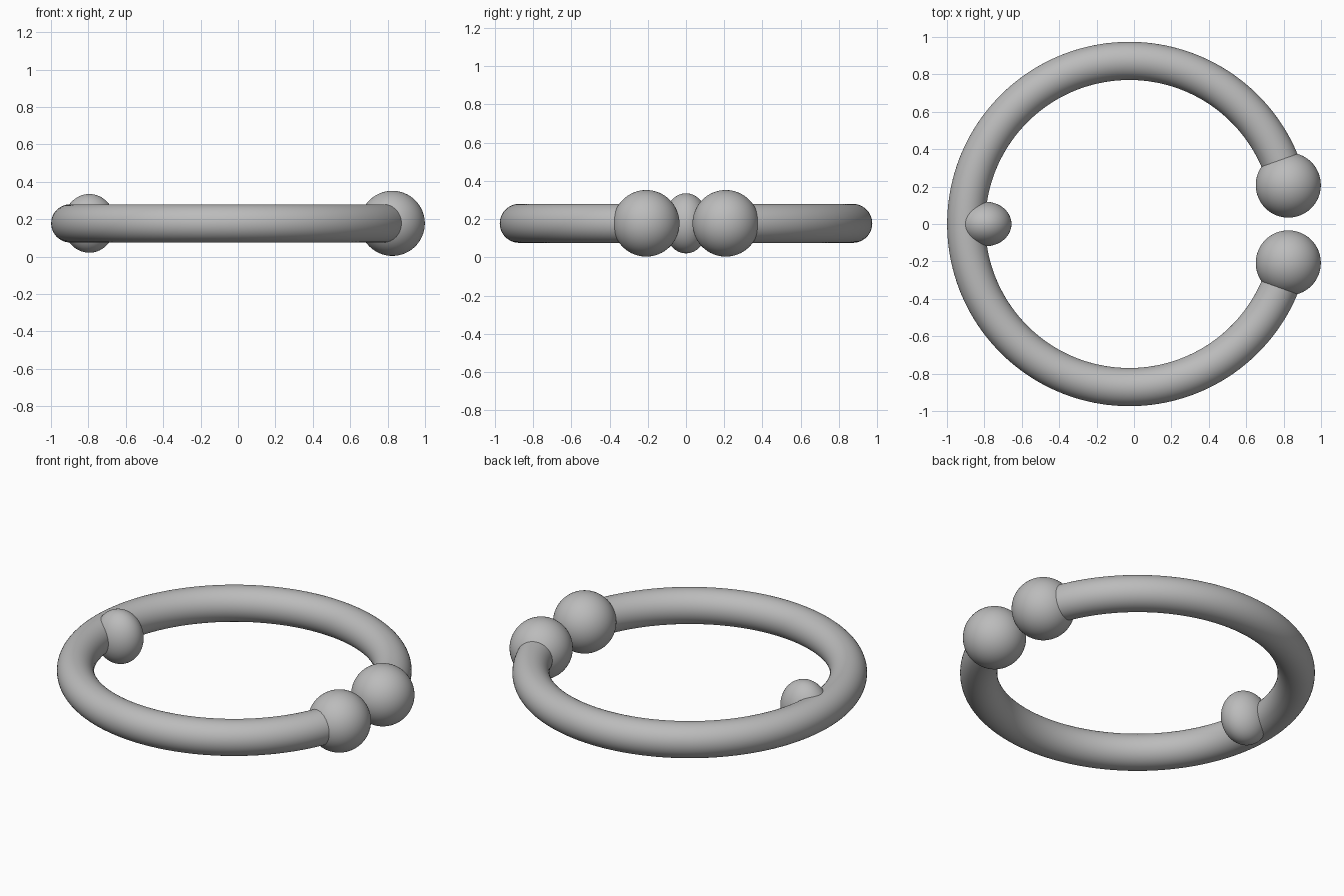
import bpy, bmesh, math
from mathutils import Matrix, Vector

cube = bpy.data.objects.get("Cube")
if cube:
    bpy.data.objects.remove(cube, do_unlink=True)

CENTRE = Vector((-0.025, 0, 0.178))
RING_R, TUBE_R = 0.872, 0.102
BALL_R = 0.174
GAP = math.atan2(0.208, 0.85)   # half angle of the opening

metal = bpy.data.materials.new("grey metal")
metal.use_nodes = True
colour = (0.5, 0.5, 0.5, 1)
metal.diffuse_color = colour
metal.node_tree.nodes["Principled BSDF"].inputs["Base Color"].default_value = colour


def add_object(name, bm, location):
    bmesh.ops.recalc_face_normals(bm, faces=bm.faces)
    for face in bm.faces:
        face.smooth = True
    mesh = bpy.data.meshes.new(name)
    bm.to_mesh(mesh)
    bm.free()
    mesh.materials.append(metal)
    obj = bpy.data.objects.new(name, mesh)
    obj.location = location
    bpy.context.collection.objects.link(obj)
    return obj


def ball(name, location, radii):
    bm = bmesh.new()
    bmesh.ops.create_uvsphere(bm, u_segments=64, v_segments=32, radius=1,
                              matrix=Matrix.Diagonal((*radii, 1)))
    return add_object(name, bm, location)


# Open ring: a circle swept about the vertical axis, ending inside the balls
bm = bmesh.new()
place = (Matrix.Rotation(GAP, 4, 'Z') @ Matrix.Translation((RING_R, 0, 0))
         @ Matrix.Rotation(math.pi / 2, 4, 'X'))
bmesh.ops.create_circle(bm, segments=48, radius=TUBE_R, matrix=place)
bmesh.ops.spin(bm, geom=bm.verts[:] + bm.edges[:], cent=(0, 0, 0), axis=(0, 0, 1),
               angle=2 * (math.pi - GAP), steps=160)
add_object("open_ring", bm, CENTRE)

# End balls either side of the opening
for name, side in (("left_back_end_ball", 1), ("left_front_end_ball", -1)):
    offset = Vector((math.cos(GAP), side * math.sin(GAP), 0)) * (RING_R + 0.003)
    ball(name, CENTRE + offset, (BALL_R, BALL_R, BALL_R))

# Oval bead on the inner side, opposite the opening
ball("inner_bead", (-0.795, 0, CENTRE.z), (0.14, 0.119, 0.157))
